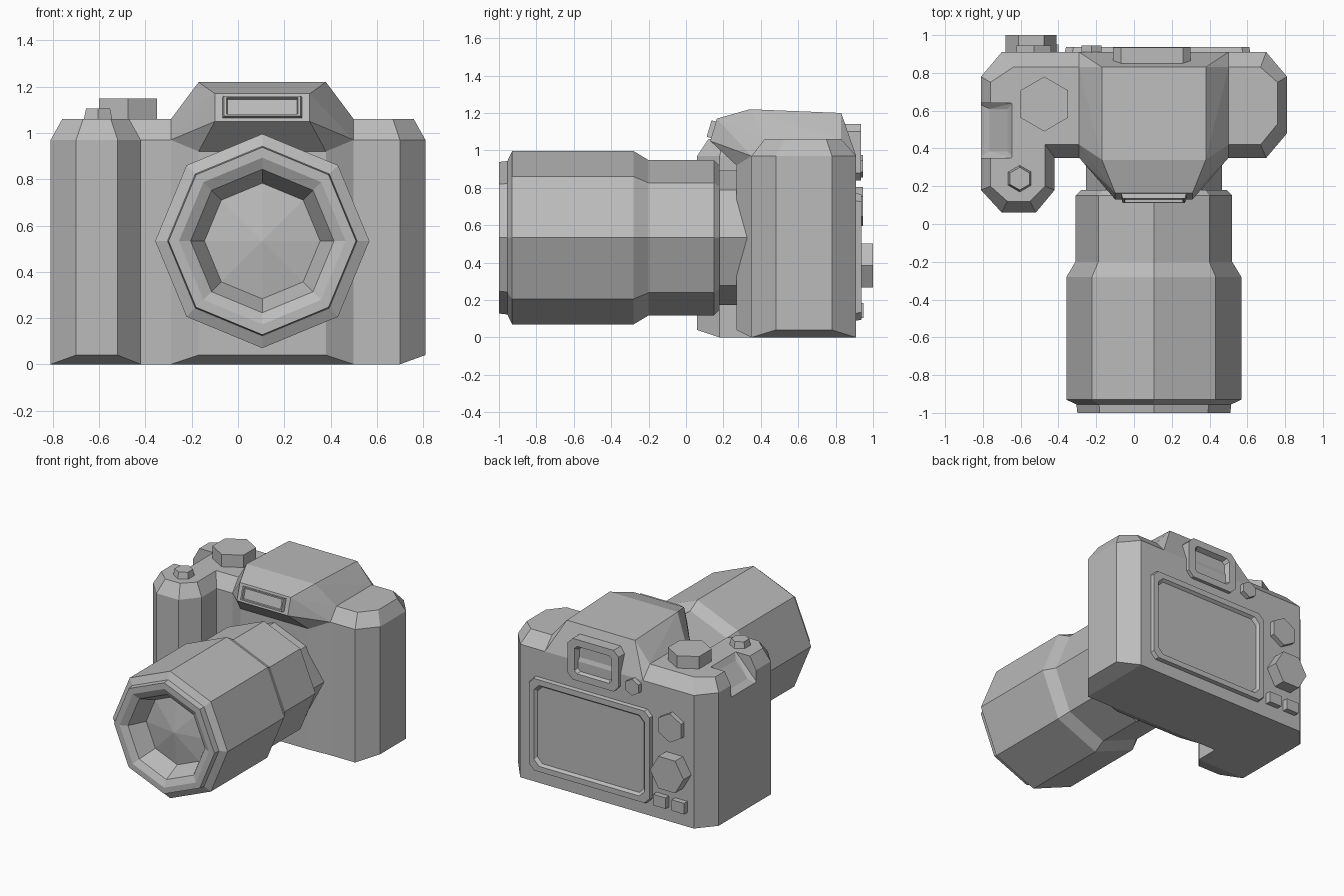
import bpy, bmesh, math
from mathutils import Vector

cube = bpy.data.objects.get("Cube")
if cube:
    bpy.data.objects.remove(cube, do_unlink=True)

grey = bpy.data.materials.new("neutral_grey")
grey.use_nodes = True
COLOUR = (0.5, 0.5, 0.5, 1)
grey.diffuse_color = COLOUR
grey.node_tree.nodes["Principled BSDF"].inputs["Base Color"].default_value = COLOUR


def finish(name, bm):
    bmesh.ops.recalc_face_normals(bm, faces=bm.faces[:])
    mesh = bpy.data.meshes.new(name)
    bm.to_mesh(mesh)
    bm.free()
    mesh.materials.append(grey)
    obj = bpy.data.objects.new(name, mesh)
    bpy.context.collection.objects.link(obj)
    return obj


def loft(name, rings):
    """Skin matching point rings and close both ends."""
    bm = bmesh.new()
    loops = [[bm.verts.new(p) for p in ring] for ring in rings]
    n = len(loops[0])
    for a, b in zip(loops, loops[1:]):
        for i in range(n):
            j = (i + 1) % n
            bm.faces.new((a[i], a[j], b[j], b[i]))
    bm.faces.new(loops[0])
    bm.faces.new(loops[-1])
    return finish(name, bm)


def hull(name, points):
    bm = bmesh.new()
    for p in points:
        bm.verts.new(p)
    bmesh.ops.convex_hull(bm, input=bm.verts[:])
    bmesh.ops.dissolve_limit(bm, angle_limit=0.01, verts=bm.verts[:], edges=bm.edges[:])
    return finish(name, bm)


def polygon(sides, radius, turn=0):
    return [(radius * math.cos(turn + math.tau * i / sides),
             radius * math.sin(turn + math.tau * i / sides)) for i in range(sides)]


def cut_rect(w, h, c):
    """Rectangle of half sizes w, h with corners cut by c."""
    return [(w, c - h), (w, h - c), (w - c, h), (c - w, h),
            (-w, h - c), (-w, c - h), (c - w, -h), (w - c, -h)]


def back_part(name, x, z, layers):
    """Part on the back wall; layers pair an outline with a y depth."""
    return loft(name, [[(x + u, y, z + v) for u, v in shape] for shape, y in layers])


# Body with grip: outline points with floor height, and the inset top outline
outline = [(.70, .91, 0), (-.70, .91, 0), (-.81, .78, 0), (-.81, .18, 0),
           (-.70, .06, .04), (-.52, .06, .04), (-.42, .18, 0), (-.42, .35, 0),
           (-.29, .35, 0), (-.17, .27, .04), (.38, .27, .04), (.50, .35, 0),
           (.70, .35, 0), (.81, .48, .04), (.81, .78, .04)]
top = [(.67, .83), (-.64, .83), (-.76, .75), (-.76, .20), (-.67, .12),
       (-.55, .12), (-.47, .20), (-.47, .42), (-.29, .42), (-.15, .34),
       (.36, .34), (.50, .42), (.67, .42), (.76, .53), (.76, .75)]
bm = bmesh.new()
low = [bm.verts.new(p) for p in outline]
mid = [bm.verts.new((x, y, .97)) for x, y, z in outline]
high = [bm.verts.new((x, y, 1.06)) for x, y in top]
for i in range(len(low)):
    j = (i + 1) % len(low)
    bm.faces.new((low[i], low[j], mid[j], mid[i]))
    bm.faces.new((mid[i], mid[j], high[j], high[i]))
bm.faces.new(high)
bm.faces.new([v for v in low if v.co.z < .01])
for s in (3, 8, 12):
    bm.faces.new([low[(s + k) % len(low)] for k in range(4)])
body = finish("body", bm)

# Slot sunk into the shoulder of the grip side
cutter = hull("slot_cutter",
              [(x, y, z) for y in (.35, .64) for x, z in
               ((-.64, 1.07), (-.83, 1.07), (-.83, .87))] +
              [(x, y, z) for y in (.385, .61) for x, z in
               ((-.67, 1.02), (-.765, .91))])
cutter.hide_render = True
cutter.hide_viewport = True
cut = body.modifiers.new("slot", "BOOLEAN")
cut.operation = "DIFFERENCE"
cut.solver = "EXACT"
cut.object = cutter

# Viewfinder hump, mirrored about the lens axis
AXIS = .105
half = [(.275, .83, 1.20), (.275, .34, 1.22), (.205, .165, 1.17), (.205, .13, 1.05),
        (.275, .27, .92), (.395, .35, .97), (.395, .42, 1.06), (.395, .83, 1.06),
        (.395, .91, .97)]
hull("viewfinder_hump", [(AXIS + s * x, y, z) for x, y, z in half for s in (-1, 1)])

# Flash panel: raised rim with a sunken window on the sloping hump front
centre = Vector((AXIS, .1475, 1.11))
up = Vector((0, .035, .12)).normalized()
out = Vector((0, -up.z, up.y))
layers = [(.175, .047, -.01), (.165, .045, .025), (.155, .037, .025), (.15, .033, .008)]
loft("flash_panel", [[centre + Vector((u * w, 0, 0)) + up * (v * h) + out * d
                      for u, v in ((-1, -1), (1, -1), (1, 1), (-1, 1))]
                     for w, h, d in layers])

# Lens: eight-sided turned profile of depth and radius, ending in a glass cone
profile = [(.36, .36), (.18, .36), (.18, .385), (.15, .415), (-.20, .415),
           (-.28, .463), (-.93, .463), (-.955, .41), (-1.0, .405), (-1.0, .36),
           (-.975, .31), (-.85, .25), (-.89, .002)]
loft("lens", [[(AXIS + u, y, .533 + v) for u, v in polygon(8, r)] for y, r in profile])

# Top controls
for name, x, y, r0, r1, z in (("top_dial", -.475, .635, .145, .145, 1.15),
                              ("shutter_button", -.605, .24, .075, .06, 1.105)):
    loft(name, [[(x + u, y + v, h) for u, v in polygon(6, r, math.pi / 2)]
                for r, h in ((r0, 1.04), (r1, z))])

# Eyepiece and screen: raised frames with sunken panes
back_part("eyepiece", .095, .99, [
    (cut_rect(.205, .15, .04), .82), (cut_rect(.205, .15, .04), .935),
    (cut_rect(.15, .10, .02), .935), (cut_rect(.135, .085, .02), .90)])
back_part("screen", .125, .43, [
    (cut_rect(.495, .345, .04), .89), (cut_rect(.485, .335, .04), .937),
    (cut_rect(.445, .295, .04), .937), (cut_rect(.43, .28, .04), .917)])

# Back buttons and thumb dial
for name, x, z, r, turn, y in (("back_button", -.53, .70, .105, math.pi / 2, .945),
                               ("thumb_dial", -.545, .385, .135, 0, 1.0),
                               ("eyepiece_knob", -.225, .915, .06, math.pi / 2, .945)):
    back_part(name, x, z, [(polygon(6, r, turn), .89), (polygon(6, r, turn), y)])
for name, x in (("inner_key", -.45), ("outer_key", -.60)):
    back_part(name, x, .145, [([(-.05, -.04), (.05, -.04), (.05, .04), (-.05, .04)], y)
                              for y in (.89, .95)])
